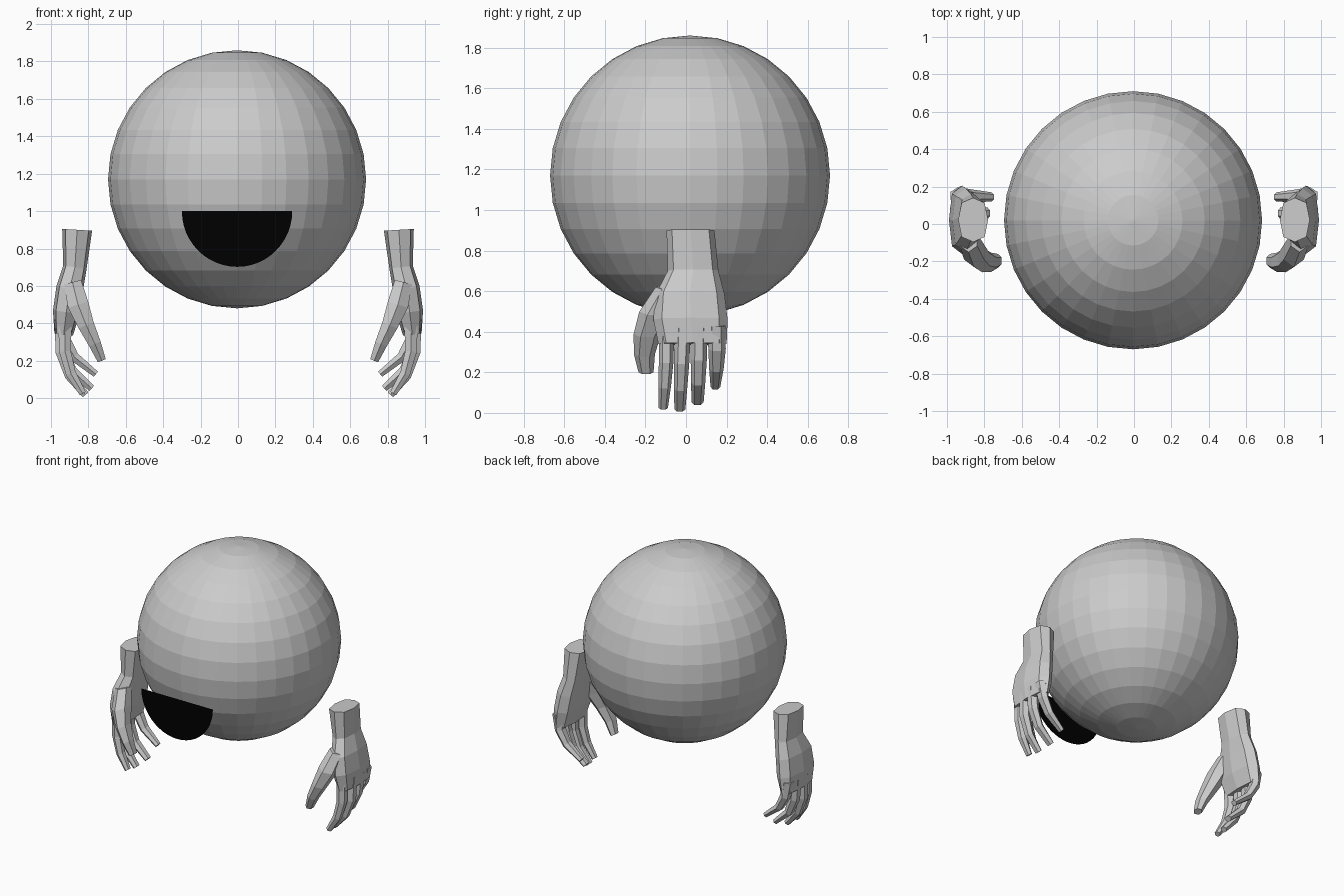
import bpy, bmesh
from math import sin, cos, pi, copysign
from mathutils import Vector, Matrix

if "Cube" in bpy.data.objects:
    bpy.data.objects.remove(bpy.data.objects["Cube"])


def make_object(name, bm):
    mesh = bpy.data.meshes.new(name)
    bm.to_mesh(mesh)
    bm.free()
    obj = bpy.data.objects.new(name, mesh)
    bpy.context.collection.objects.link(obj)
    return obj


def loft(name, stations, sides, power=1.0):
    """Closed tube; each station is (x, y, z, half width in y, half thickness)."""
    bm = bmesh.new()
    pts = [Vector(s[:3]) for s in stations]
    rings = []
    for i, s in enumerate(stations):
        tangent = (pts[min(i + 1, len(pts) - 1)] - pts[max(i - 1, 0)]).normalized()
        side = Vector((0, 1, 0))
        out = side.cross(tangent).normalized()
        ring = []
        for k in range(sides):
            c, d = cos(2 * pi * k / sides), sin(2 * pi * k / sides)
            c = copysign(abs(c) ** power, c)
            d = copysign(abs(d) ** power, d)
            ring.append(bm.verts.new(pts[i] + side * c * s[3] + out * d * s[4]))
        rings.append(ring)
    for a, b in zip(rings, rings[1:]):
        for k in range(sides):
            n = (k + 1) % sides
            bm.faces.new((a[k], a[n], b[n], b[k]))
    bm.faces.new(rings[0])
    bm.faces.new(rings[-1])
    bmesh.ops.recalc_face_normals(bm, faces=bm.faces)
    return make_object(name, bm)


# Head: faceted ball
bm = bmesh.new()
bmesh.ops.create_uvsphere(bm, u_segments=32, v_segments=16, radius=0.69,
                          matrix=Matrix.Translation((-0.005, 0.02, 1.17)))
make_object("head", bm)

# Mouth: flat half disc floating in front of the head
bm = bmesh.new()
arc = [bm.verts.new((-0.005 + 0.295 * cos(pi + pi * i / 24), -0.71,
                     1.0 + 0.298 * sin(pi + pi * i / 24))) for i in range(25)]
bm.faces.new(arc)
mouth = make_object("mouth", bm)
black = bpy.data.materials.new("black")
black.diffuse_color = (0, 0, 0, 1)
black.use_nodes = True
black.node_tree.nodes["Principled BSDF"].inputs["Base Color"].default_value = black.diffuse_color
mouth.data.materials.append(black)

# Palm and wrist
hand = loft("right_hand", [
    (0.860, 0.022, 0.900, 0.118, 0.080),
    (0.872, 0.035, 0.700, 0.125, 0.063),
    (0.900, 0.020, 0.585, 0.170, 0.072),
    (0.918, 0.022, 0.460, 0.183, 0.072),
    (0.932, 0.032, 0.340, 0.168, 0.050)], 8, 0.75)

# Thumb and fingers, curling inward
digits = {
    "thumb": [(0.885, -0.085, 0.620, 0.065, 0.055), (0.855, -0.150, 0.500, 0.080, 0.065),
              (0.812, -0.190, 0.390, 0.068, 0.050), (0.765, -0.205, 0.290, 0.052, 0.038),
              (0.728, -0.197, 0.200, 0.037, 0.026)],
    "index_finger": [(0.925, -0.095, 0.420, 0.038, 0.042), (0.925, -0.098, 0.250, 0.036, 0.036),
                     (0.893, -0.105, 0.130, 0.031, 0.031), (0.830, -0.112, 0.025, 0.023, 0.021)],
    "middle_finger": [(0.945, -0.015, 0.420, 0.040, 0.042), (0.943, -0.022, 0.245, 0.038, 0.037),
                      (0.900, -0.027, 0.120, 0.033, 0.031), (0.815, -0.030, 0.018, 0.027, 0.022)],
    "ring_finger": [(0.948, 0.065, 0.420, 0.042, 0.042), (0.938, 0.063, 0.265, 0.040, 0.037),
                    (0.890, 0.060, 0.150, 0.035, 0.031), (0.782, 0.057, 0.052, 0.030, 0.021)],
    "little_finger": [(0.945, 0.150, 0.430, 0.044, 0.042), (0.928, 0.153, 0.315, 0.043, 0.036),
                      (0.875, 0.150, 0.220, 0.036, 0.030), (0.760, 0.145, 0.128, 0.024, 0.020)],
}

# Fuse the digits with the palm
bpy.context.view_layer.objects.active = hand
for name, stations in digits.items():
    digit = loft(name, stations, 6)
    mod = hand.modifiers.new(name, 'BOOLEAN')
    mod.operation = 'UNION'
    mod.solver = 'EXACT'
    mod.object = digit
    bpy.ops.object.modifier_apply(modifier=mod.name)
    bpy.data.objects.remove(digit)

# Left hand: mirrored copy
left = hand.copy()
left.name = "left_hand"
left.data = hand.data.copy()
left.data.transform(Matrix.Scale(-1, 4, (1, 0, 0)))
left.data.flip_normals()
bpy.context.collection.objects.link(left)
